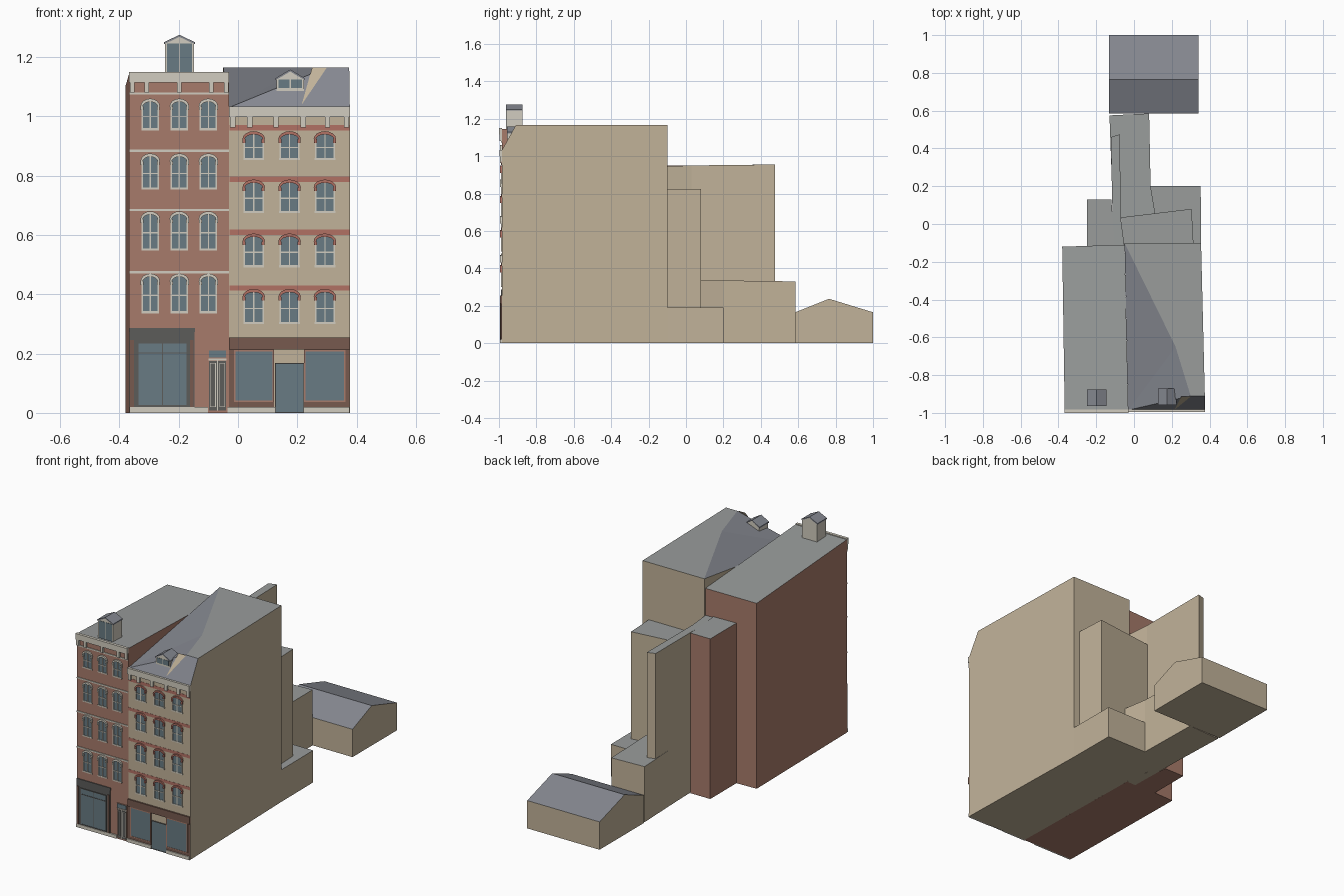
import bpy, math

if "Cube" in bpy.data.objects:
    bpy.data.objects.remove(bpy.data.objects["Cube"])

def mat(name, r, g, b):
    m = bpy.data.materials.new(name)
    m.diffuse_color = [(c / 255) ** 2.2 for c in (r, g, b)] + [1]
    m.use_nodes = True
    m.node_tree.nodes["Principled BSDF"].inputs["Base Color"].default_value = m.diffuse_color
    return m

TAN, BRICK = mat("tan", 192, 177, 152), mat("brick", 166, 122, 106)
ROOF, SLATE = mat("flat_roof", 152, 155, 154), mat("slate", 132, 135, 143)
CREAM, GLASS = mat("cream", 208, 203, 190), mat("glass", 104, 122, 130)
RED, DARK = mat("red_band", 176, 112, 100), mat("dark_frame", 92, 92, 90)
MAROON = mat("maroon", 118, 90, 80)
WALL = -0.985

def mesh(name, verts, faces, mats, idx=None):
    me = bpy.data.meshes.new(name)
    me.from_pydata(verts, [], faces)
    for m in mats:
        me.materials.append(m)
    if idx:
        me.polygons.foreach_set("material_index", idx)
    ob = bpy.data.objects.new(name, me)
    bpy.context.collection.objects.link(ob)
    return ob

def block(name, pts, wall, roof=ROOF, lid=True):
    """Footprint of (x, y, top z), counter-clockwise, standing on the ground."""
    n = len(pts)
    verts = [(x, y, 0) for x, y, z in pts] + list(pts)
    faces = [tuple(reversed(range(n)))]
    faces += [(i, (i + 1) % n, (i + 1) % n + n, i + n) for i in range(n)]
    if lid:
        faces.append(tuple(range(n, 2 * n)))
    return mesh(name, verts, faces, [wall, roof], [0] * (n + 1) + [1] * lid)

def flat(name, shapes, material, front, back=WALL + 0.002):
    """Outlines of (x, z), counter-clockwise from the front, extruded in y."""
    verts, faces = [], []
    for p in shapes:
        b, n = len(verts), len(p)
        verts += [(x, front, z) for x, z in p] + [(x, back, z) for x, z in p]
        faces.append(tuple(range(b, b + n)))
        faces.append(tuple(reversed(range(b + n, b + 2 * n))))
        faces += [(b + i, b + n + i, b + n + (i + 1) % n, b + (i + 1) % n) for i in range(n)]
    return mesh(name, verts, faces, [material])

def rect(x0, x1, z0, z1):
    return [(x0, z0), (x1, z0), (x1, z1), (x0, z1)]

def frame(x0, x1, z0, z1, t):
    return [rect(x0, x0 + t, z0, z1), rect(x1 - t, x1, z0, z1),
            rect(x0 + t, x1 - t, z0, z0 + t), rect(x0 + t, x1 - t, z1 - t, z1)]

def arc(cx, z, h, rise, n=8):
    return [(cx + h * math.cos(math.pi * i / n), z + rise * math.sin(math.pi * i / n))
            for i in range(n + 1)]

def windows(side, cols, rows, h, hood_mat):
    panes, bars, hoods = [], [], []
    for z0, z1 in rows:
        s = z1 - 0.027
        for cx in cols:
            panes.append([(cx - h, z0), (cx + h, z0)] + arc(cx, s, h, 0.018))
            m = (z0 + s) / 2 + 0.005
            bars += [rect(cx - 0.002, cx + 0.002, z0, s + 0.016),
                     rect(cx - h, cx + h, m - 0.002, m + 0.002),
                     rect(cx - h - 0.003, cx + h + 0.003, z0 - 0.004, z0 + 0.003),
                     rect(cx - h - 0.002, cx - h + 0.003, z0, s),
                     rect(cx + h - 0.003, cx + h + 0.002, z0, s)]
            out, inn = arc(cx, s, h + 0.006, 0.027), arc(cx, s, h - 0.002, 0.016)
            hoods += [[out[i], out[i + 1], inn[i + 1], inn[i]] for i in range(8)]
            hoods += [rect(cx + k * h - 0.005, cx + k * h + 0.005, s - 0.012, s) for k in (-1, 1)]
    flat(side + "_window_panes", panes, GLASS, -0.987)
    flat(side + "_window_bars", bars, CREAM, -0.990)
    flat(side + "_window_hoods", hoods, hood_mat, -0.994)

# Main bodies
block("left_building", [(-.367, WALL, 1.145), (-.03, WALL, 1.145), (-.05, -.11, 1.105),
                        (-.38, -.12, 1.10)], BRICK)
block("right_building", [(-.03, WALL, 1.03), (.377, WALL, 1.03), (.375, -.91, 1.165),
                         (.355, -.10, 1.165), (-.05, -.10, 1.165)], TAN, lid=False)

# Roof of the right building: steep front, sloping valley, flat top
mesh("right_roof", [(-.03, WALL, 1.03), (.377, WALL, 1.03), (.375, -.91, 1.165),
                    (.355, -.10, 1.165), (-.05, -.10, 1.165), (.30, -.91, 1.165),
                    (.22, -.65, 1.165)],
     [(0, 1, 2, 5), (0, 5, 6), (0, 6, 4), (2, 3, 4, 6, 5)], [SLATE, ROOF], [0, 0, 0, 1])
slope = lambda z: WALL - 0.004 + (z - 1.03) * .075 / .135
mesh("roof_gusset", [(x, slope(z), z) for x, z in ((.215, 1.04), (.30, 1.165), (.25, 1.165))],
     [(0, 1, 2)], [TAN])

# Rear wings
block("left_rear_wing", [(-.25, -.13, .95), (-.10, -.13, .95), (-.12, .13, .95),
                         (-.25, .13, .95)], BRICK)
block("thin_party_wall", [(-.11, -.12, .945), (-.05, -.12, .945), (-.07, .03, .95),
                          (-.075, .475, .955), (-.123, .46, .955)], TAN)
block("tall_rear_wing", [(-.06, -.11, .825), (.315, -.11, .825), (.305, .08, .825),
                         (-.068, .035, .825)], TAN)
block("low_rear_wing", [(.05, -.105, .19), (.355, -.105, .19), (.353, .20, .19),
                        (.05, .20, .19)], TAN)
block("long_rear_wing", [(-.11, .03, .335), (.112, .055, .335), (.088, .20, .335),
                         (.08, .585, .33), (-.13, .575, .33)], TAN)

# Gabled shed at the back
prof = [(.585, 0), (1, 0), (1, .165), (.765, .237), (.585, .165)]
mesh("rear_shed", [(-.133, y, z) for y, z in prof] + [(.342, y, z) for y, z in prof],
     [(4, 3, 2, 1, 0), (5, 6, 7, 8, 9)] + [(i, (i + 1) % 5, (i + 1) % 5 + 5, i + 5) for i in range(5)],
     [TAN, SLATE], [0, 0, 0, 0, 1, 1, 0])

# Roof dormers
def dormer(name, x0, x1, z0, eave, peak, y0, y1):
    c = (x0 + x1) / 2
    flat(name + "_body", [[(x0, z0), (x1, z0), (x1, eave), (c, peak - .004), (x0, eave)]], CREAM, y0, y1)
    flat(name + "_glass", [rect(x0 + .007, c - .002, z0 + .01, eave),
                           rect(c + .002, x1 - .007, z0 + .01, eave)], GLASS, y0 - .002, y0 + .01)
    flat(name + "_roof", [[(x0 - .003, eave - .003), (c, peak - .007), (c, peak), (x0 - .003, eave + .004)],
                          [(c, peak - .007), (x1 + .003, eave - .003), (x1 + .003, eave + .004), (c, peak)]],
         SLATE, y0 - .003, y1)

dormer("left_dormer", -.247, -.148, 1.13, 1.246, 1.275, -.96, -.875)
dormer("right_dormer", .13, .222, 1.085, 1.125, 1.158, -.955, -.87)

# Upper windows
windows("left", (-.296, -.198, -.10), ((.957, 1.06), (.757, .875), (.552, .68), (.34, .47)), .027, CREAM)
windows("right", (.053, .174, .293), ((.857, .95), (.678, .787), (.495, .605), (.303, .418)), .032, RED)

# Bands and cornices
flat("left_bands", [rect(-.366, -.031, z - .004, z + .004) for z in (1.077, .884, .684, .474)], CREAM, -.989)
flat("right_bands", [rect(-.028, .376, z - .009, z + .009) for z in (.962, .788, .609, .421)], RED, -.986)
flat("left_cornice", [rect(-.367, -.03, 1.115, 1.15)], CREAM, -1.0)
flat("right_cornice", [rect(-.03, .377, .998, 1.033)], CREAM, -.996)
flat("left_brackets", [rect(x - .008, x + .008, 1.08, 1.115) for x in (-.357, -.308, -.198, -.09, -.04)],
     CREAM, -.997)
flat("right_brackets", [rect(x - .009, x + .009, .963, .998) for x in (-.018, .04, .128, .22, .302, .366)],
     CREAM, -.994)
flat("base_course", [rect(-.366, -.102, 0, .02), rect(-.036, .125, 0, .02), rect(.223, .376, 0, .02)],
     CREAM, -.994)

# Left shop front
flat("left_shop_surround", [rect(-.366, -.147, .02, .28), rect(-.367, -.145, .272, .287)], DARK, -.990)
flat("left_shop_glass", [rect(-.34, -.17, .022, .235)], GLASS, -.992)
flat("left_shop_bars", frame(-.34, -.17, .022, .238, .004) +
     [rect(-.257, -.253, .026, .235), rect(-.34, -.17, .2, .204)], DARK, -.994)
flat("left_shop_pilasters", [rect(-.364, -.35, .02, .245), rect(-.162, -.15, .02, .245)], MAROON, -.994)

# Left street door
flat("street_door_surround", [rect(-.102, -.036, 0, .212)], BRICK, -.989)
flat("street_door", [rect(-.098, -.071, .008, .175), rect(-.067, -.04, .008, .175)], DARK, -.991)
flat("street_door_trim", [rect(-.10, -.038, .177, .183), rect(-.0705, -.0675, .008, .177)] +
     frame(-.094, -.075, .02, .168, .002) + frame(-.063, -.044, .02, .168, .002), CREAM, -.993)
flat("street_door_transom", [rect(-.098, -.04, .186, .21)], GLASS, -.992)

# Right shop front
flat("right_shop_surround", [rect(-.03, .122, .02, .215), rect(.222, .376, .02, .215)], MAROON, -.988)
flat("right_shop_header", [rect(-.03, .377, .213, .255)], MAROON, -.994)
flat("right_shop_glass", [rect(-.012, .12, .04, .208), rect(.225, .36, .04, .208)], GLASS, -.990)
flat("right_shop_frames", frame(-.014, .121, .036, .212, .005) + frame(.223, .362, .036, .212, .005),
     BRICK, -.992)
flat("right_shop_door", [rect(.127, .221, .002, .165)], GLASS, -.989)
flat("right_shop_door_frame", frame(.125, .223, 0, .168, .003), DARK, -.991)
